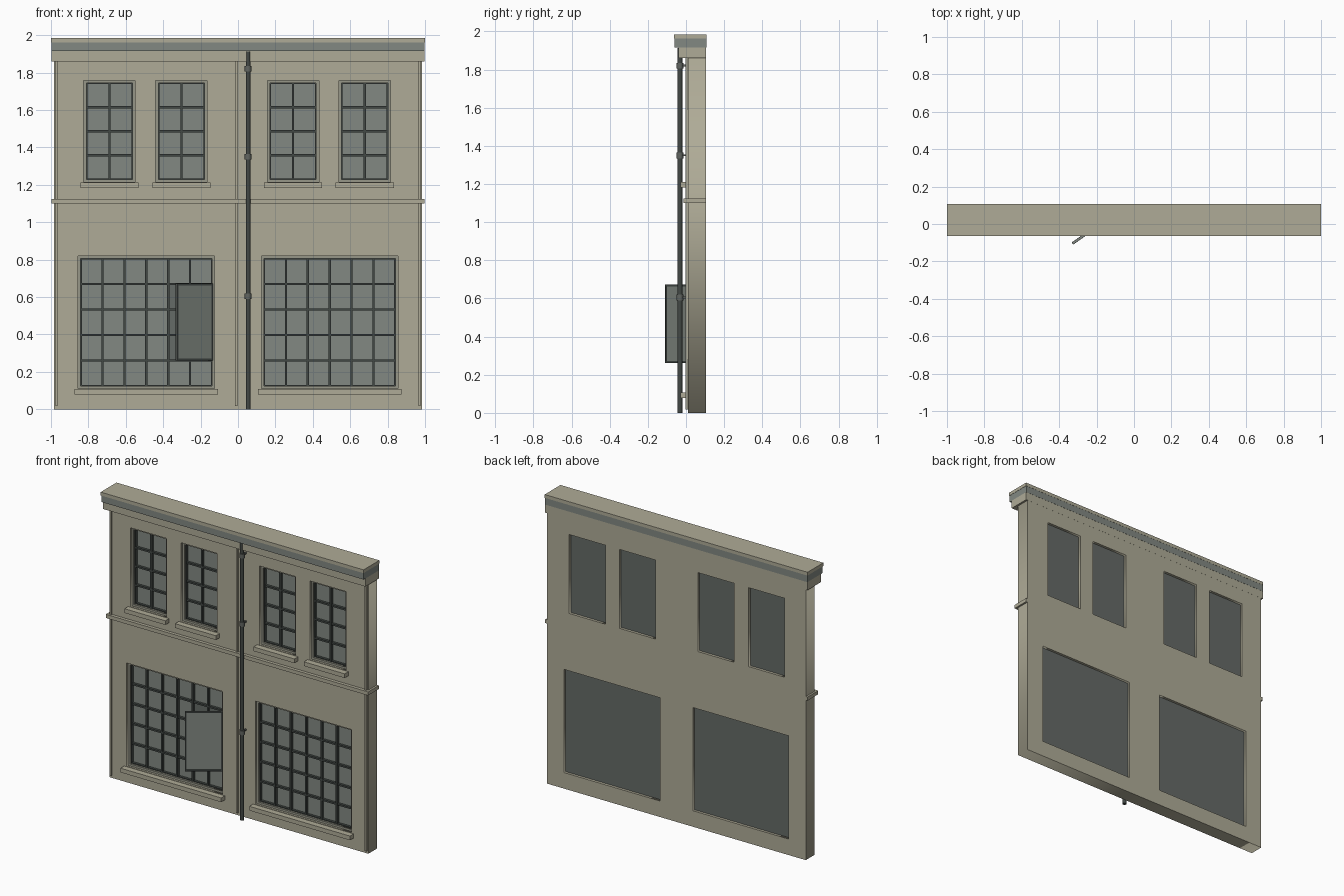
import bpy, bmesh, math
from mathutils import Matrix, Vector

if "Cube" in bpy.data.objects:
    bpy.data.objects.remove(bpy.data.objects["Cube"])


def make_material(name, rgb):
    m = bpy.data.materials.new(name)
    m.use_nodes = True
    m.diffuse_color = (*rgb, 1)
    m.node_tree.nodes["Principled BSDF"].inputs["Base Color"].default_value = (*rgb, 1)
    return m


STONE = make_material("tan stone", (0.43, 0.41, 0.31))
FRAME = make_material("grey tan frame", (0.31, 0.31, 0.25))
GLASS = make_material("grey green glass", (0.225, 0.25, 0.225))
DARK_GLASS = make_material("dark glass", (0.13, 0.145, 0.135))
IRON = make_material("dark iron", (0.055, 0.065, 0.06))
COLLAR = make_material("grey iron", (0.12, 0.13, 0.12))


def finish(bm, name, *mats):
    mesh = bpy.data.meshes.new(name)
    bm.to_mesh(mesh)
    bm.free()
    for m in mats:
        mesh.materials.append(m)
    ob = bpy.data.objects.new(name, mesh)
    bpy.context.collection.objects.link(ob)
    return ob


def add_box(bm, x, y, z):
    """Add a box from three (low, high) ranges."""
    centre = Vector([(a + b) / 2 for a, b in (x, y, z)])
    size = [b - a for a, b in (x, y, z)]
    bmesh.ops.create_cube(bm, size=1, matrix=Matrix.Translation(centre) @ Matrix.Diagonal((*size, 1)))


def box(name, mat, x, y, z):
    bm = bmesh.new()
    add_box(bm, x, y, z)
    return finish(bm, name, mat)


def slab(name, mat, outer, holes, y):
    """Upright slab with rectangular holes, from a filled curve."""
    cu = bpy.data.curves.new(name, "CURVE")
    cu.dimensions = "2D"
    cu.fill_mode = "BOTH"
    cu.extrude = (y[1] - y[0]) / 2
    for (x0, x1), (z0, z1) in [outer, *holes]:
        sp = cu.splines.new("POLY")
        sp.points.add(3)
        sp.use_cyclic_u = True
        for p, (x, z) in zip(sp.points, ((x0, z0), (x1, z0), (x1, z1), (x0, z1))):
            p.co = (x, z, 0, 1)
    cu.materials.append(mat)
    ob = bpy.data.objects.new(name, cu)
    ob.rotation_euler.x = math.pi / 2
    ob.location.y = sum(y) / 2
    bpy.context.collection.objects.link(ob)
    bpy.ops.object.select_all(action="DESELECT")
    ob.select_set(True)
    bpy.context.view_layer.objects.active = ob
    bpy.ops.object.convert(target="MESH")


FRONT, BACK = 0.01, 0.105
UPPER_Z, LOWER_Z = (1.215, 1.758), (0.11, 0.82)
windows = [("upper_window", (x, x + 0.275), UPPER_Z, 2, 4) for x in (-0.825, -0.44, 0.157, 0.54)]
windows += [("lower_window", (x, x + 0.73), LOWER_Z, 6, 5) for x in (-0.855, 0.125)]

# Wall with window openings
slab("wall", STONE, ((-0.985, 0.985), (0, 1.87)), [(x, z) for _, x, z, _, _ in windows], (FRONT, BACK))

# Windows: frame, pane, glazing bars and sill
EDGE, BAR = 0.014, 0.006
for name, (x0, x1), (z0, z1), cols, rows in windows:
    a, b, c, d = x0 + EDGE, x1 - EDGE, z0 + EDGE, z1 - EDGE
    slab(name + "_frame", FRAME, ((x0, x1), (z0, z1)), [((a, b), (c, d))], (0.025, 0.085))
    pane = box(name + "_pane", GLASS, (x0 + 0.002, x1 - 0.002), (0.055, 0.09), (z0 + 0.002, z1 - 0.002))
    pane.data.materials.append(DARK_GLASS)
    for f in pane.data.polygons:
        f.material_index = int(f.normal.y > 0.5)
    bm = bmesh.new()
    for i in range(cols + 1):
        x = a + (b - a) * i / cols
        add_box(bm, (x - BAR, x + BAR), (0.036, 0.06), (c, d))
    for i in range(rows + 1):
        z = c + (d - c) * i / rows
        add_box(bm, (a, b), (0.038, 0.06), (z - BAR, z + BAR))
    finish(bm, name + "_bars", IRON)
    box(name + "_sill", STONE, (x0 - 0.018, x1 + 0.018), (-0.03, 0.03), (z0 - 0.032, z0 - 0.003))

# Casement opening and its swung leaf, hinged on the inner side
box("casement_opening", DARK_GLASS, (-0.372, -0.14), (0.049, 0.054), (0.265, 0.67))
box("casement_jamb", IRON, (-0.375, -0.367), (0.034, 0.056), (0.262, 0.672))
LEAF = 0.235
hinge = Matrix.Translation((-0.137, 0.03, 0)) @ Matrix.Rotation(math.radians(35), 4, "Z")
bm = bmesh.new()
add_box(bm, (-LEAF, 0), (-0.004, 0.004), (0.262, 0.672))
finish(bm, "casement_leaf", GLASS).matrix_world = hinge
bm = bmesh.new()
for x in (-LEAF, -0.01):
    add_box(bm, (x, x + 0.01), (-0.007, 0.007), (0.262, 0.672))
for z in (0.262, 0.662):
    add_box(bm, (-LEAF, 0), (-0.007, 0.007), (z, z + 0.01))
finish(bm, "casement_leaf_frame", IRON).matrix_world = hinge

# Thin vertical strips at the ends and middle
for x in (-0.971, -0.009, 0.971):
    box("wall_strip", STONE, (x - 0.006, x + 0.006), (-0.002, 0.02), (0.018, 1.865))

# String course and cornice
box("string_course", STONE, (-0.998, 0.998), (-0.012, 0.1045), (1.1, 1.125))
box("cornice_base", STONE, (-0.998, 0.998), (-0.04, 0.1055), (1.86, 1.916))
box("cornice_band", GLASS, (-0.998, 0.998), (-0.06, 0.1065), (1.916, 1.962))
box("cornice_cap", STONE, (-1, 1), (-0.064, 0.1075), (1.962, 1.985))


# Drainpipe with collars and wall brackets
def cylinder(name, mat, radius, z0, z1):
    bm = bmesh.new()
    bmesh.ops.create_cone(bm, cap_ends=True, segments=16, radius1=radius, radius2=radius, depth=z1 - z0,
                          matrix=Matrix.Translation((0.054, -0.032, (z0 + z1) / 2)))
    for f in bm.faces:
        f.smooth = abs(f.normal.z) < 0.5
    for e in bm.edges:
        e.smooth = e.calc_face_angle(0) < 0.6
    finish(bm, name, mat)


cylinder("drainpipe", IRON, 0.0125, 0, 1.914)
for z in (0.605, 1.35, 1.82):
    cylinder("pipe_collar", COLLAR, 0.018, z - 0.015, z + 0.015)
    box("pipe_bracket", COLLAR, (0.049, 0.059), (-0.03, 0.015), (z - 0.004, z + 0.006))
